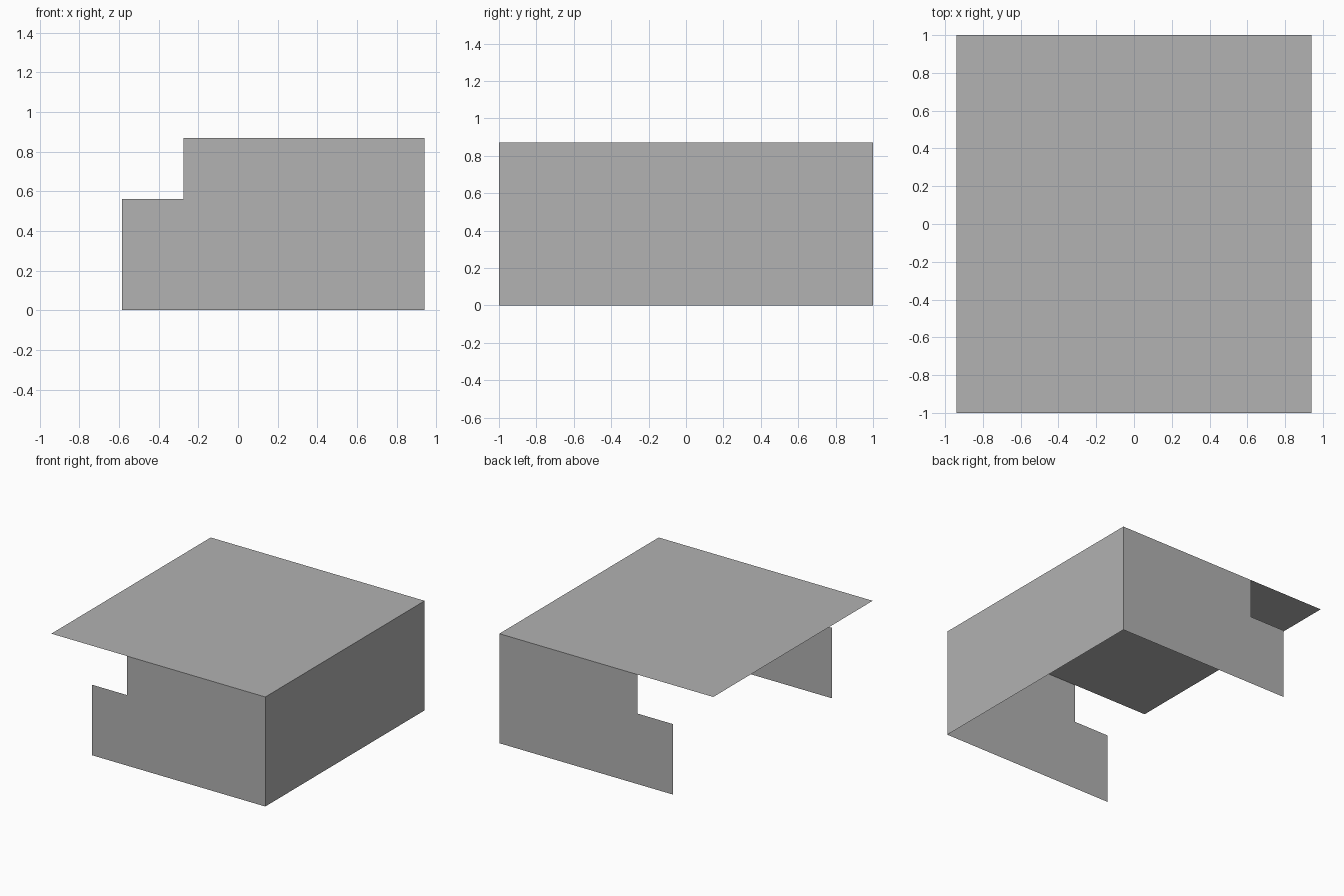
import bpy

cube = bpy.data.objects.get("Cube")
if cube:
    bpy.data.objects.remove(cube, do_unlink=True)

HALF_X, HALF_Y, TOP = 0.94, 1.0, 0.87
LIP_X, NOTCH_X, NOTCH_Z = -0.585, -0.275, 0.56

grey = bpy.data.materials.new("plain grey")
grey.use_nodes = True
colour = (0.445, 0.445, 0.445, 1)
grey.diffuse_color = colour
grey.node_tree.nodes["Principled BSDF"].inputs["Base Color"].default_value = colour


def sheet(name, outline):
    """Thin flat panel from one outline, wound counter-clockwise from outside."""
    mesh = bpy.data.meshes.new(name)
    mesh.from_pydata(outline, [], [range(len(outline))])
    mesh.materials.append(grey)
    obj = bpy.data.objects.new(name, mesh)
    bpy.context.collection.objects.link(obj)
    return obj


# Overhanging roof
sheet("roof", [(-HALF_X, -HALF_Y, TOP), (HALF_X, -HALF_Y, TOP),
               (HALF_X, HALF_Y, TOP), (-HALF_X, HALF_Y, TOP)])

# Full wall on the left side
sheet("left_wall", [(HALF_X, -HALF_Y, 0), (HALF_X, HALF_Y, 0),
                    (HALF_X, HALF_Y, TOP), (HALF_X, -HALF_Y, TOP)])

# Notched walls at the front and back
profile = [(LIP_X, 0), (HALF_X, 0), (HALF_X, TOP),
           (NOTCH_X, TOP), (NOTCH_X, NOTCH_Z), (LIP_X, NOTCH_Z)]
sheet("front_wall", [(x, -HALF_Y, z) for x, z in profile])
sheet("back_wall", [(x, HALF_Y, z) for x, z in reversed(profile)])
